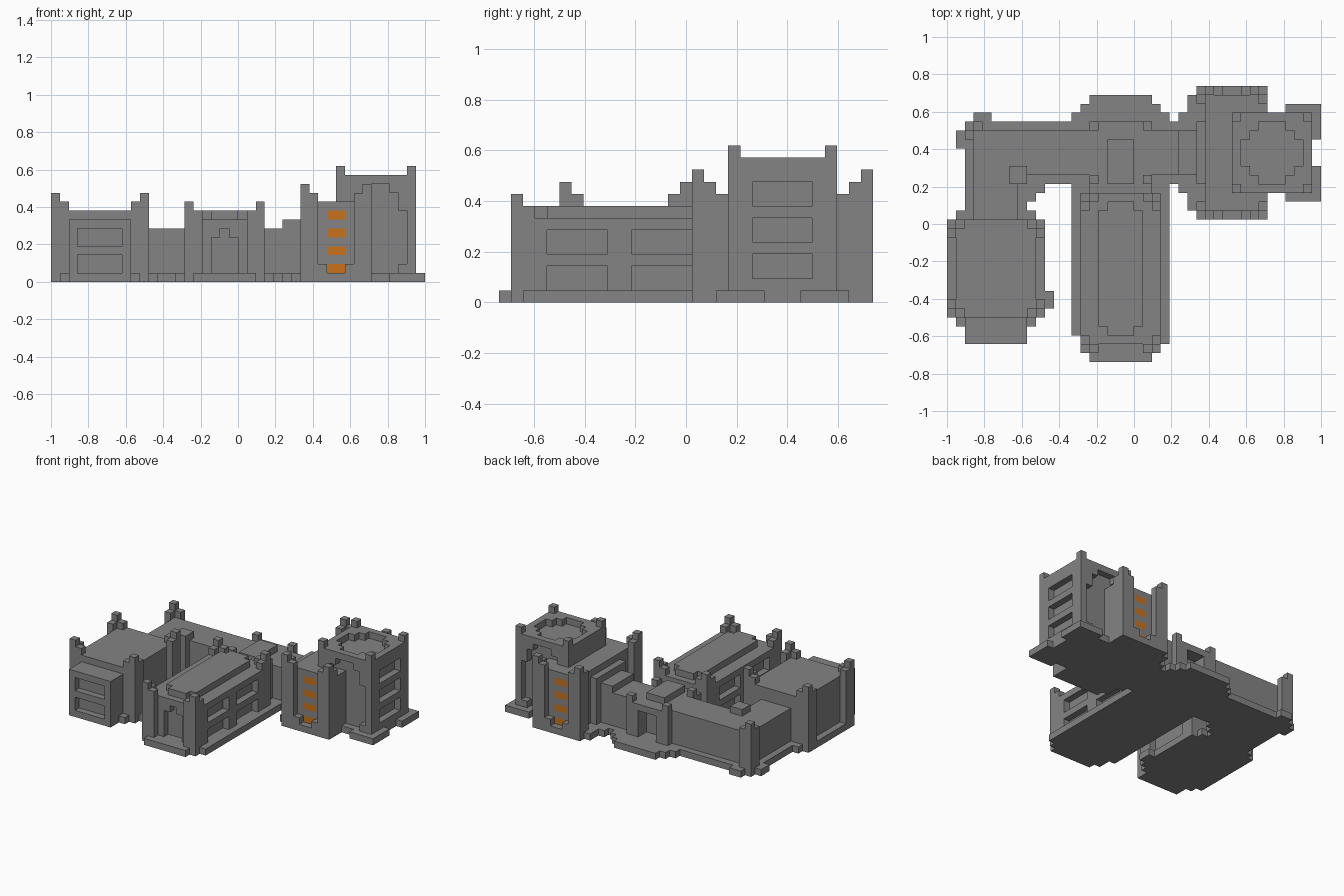
import bpy
import bmesh
from mathutils import Vector

cube = bpy.data.objects.get("Cube")
if cube:
    bpy.data.objects.remove(cube, do_unlink=True)

UNIT = 2 / 42
GREY, ORANGE = 0, 1


def make_material(name, colour):
    mat = bpy.data.materials.new(name)
    mat.use_nodes = True
    mat.diffuse_color = colour
    mat.node_tree.nodes["Principled BSDF"].inputs["Base Color"].default_value = colour
    return mat


MATERIALS = [make_material("concrete grey", (0.23, 0.23, 0.23, 1)),
             make_material("lamp orange", (0.58, 0.17, 0.012, 1))]


class Part:
    """A part made of unit blocks; only its outer faces become mesh."""

    def __init__(self, name):
        self.name, self.cells = name, {}

    def span(self, x, y, z):
        return [(i, j, k) for i in range(*x) for j in range(*y) for k in range(*z)]

    def fill(self, x, y, z, colour=GREY):
        self.cells.update((c, colour) for c in self.span(x, y, z))

    def cut(self, x, y, z):
        for c in self.span(x, y, z):
            self.cells.pop(c, None)

    def paint(self, x, y, z):
        for c in self.span(x, y, z):
            if c in self.cells:
                self.cells[c] = ORANGE

    def post(self, x, y, dx, dy, top):
        """L-shaped corner post, one block taller at the corner."""
        for i, j, h in ((x, y, top), (x + dx, y, top - 1), (x, y + dy, top - 1)):
            self.fill((i, i + 1), (j, j + 1), (0, h))

    def posts(self, x, y, top):
        for i, dx in ((x[0], 1), (x[1] - 1, -1)):
            for j, dy in ((y[0], 1), (y[1] - 1, -1)):
                self.post(i, j, dx, dy, top)

    def build(self):
        bm = bmesh.new()
        verts = {}
        for cell, colour in self.cells.items():
            for axis in range(3):
                for side in (0, 1):
                    beside = list(cell)
                    beside[axis] += 2 * side - 1
                    if tuple(beside) in self.cells:
                        continue
                    u, v = (axis + 1) % 3, (axis + 2) % 3
                    loop = []
                    for a, b in ((0, 0), (1, 0), (1, 1), (0, 1)):
                        p = list(cell)
                        p[axis] += side
                        p[u] += a
                        p[v] += b
                        key = tuple(p)
                        if key not in verts:
                            verts[key] = bm.verts.new((Vector(key) - Vector((21, 15.5, 0))) * UNIT)
                        loop.append(verts[key])
                    face = bm.faces.new(loop if side else loop[::-1])
                    face.material_index = colour
        bmesh.ops.dissolve_limit(bm, angle_limit=0.01, verts=bm.verts[:],
                                 edges=bm.edges[:], delimit={'MATERIAL'})
        bmesh.ops.triangulate(bm, faces=[f for f in bm.faces if len(f.verts) > 4])
        mesh = bpy.data.meshes.new(self.name)
        bm.to_mesh(mesh)
        bm.free()
        for mat in MATERIALS:
            mesh.materials.append(mat)
        bpy.context.collection.objects.link(bpy.data.objects.new(self.name, mesh))


# Left wing: main block, lower front bay with two windows, corner posts
wing = Part("left_wing")
wing.fill((0, 11), (5, 16), (0, 1))
wing.fill((1, 10), (4, 17), (0, 1))
wing.fill((11, 12), (6, 8), (0, 1))
wing.fill((1, 10), (6, 15), (0, 8))
wing.fill((2, 9), (5, 16), (0, 8))
wing.fill((2, 9), (2, 6), (0, 7))
for z in (1, 4):
    wing.cut((3, 8), (2, 3), (z, z + 2))
wing.posts((0, 11), (5, 16), 10)
wing.build()

# L-shaped gallery joining the left wing to the hub
gallery = Part("left_gallery")
gallery.fill((2, 9), (16, 27), (0, 1))
gallery.fill((2, 16), (20, 27), (0, 1))
gallery.fill((9, 10), (18, 20), (0, 1))
gallery.fill((10, 11), (19, 20), (0, 1))
gallery.fill((1, 2), (24, 26), (0, 1))
gallery.fill((3, 5), (27, 28), (0, 1))
gallery.fill((3, 8), (16, 26), (0, 6))
gallery.fill((3, 16), (21, 26), (0, 6))
gallery.post(2, 26, 1, -1, 8)
gallery.fill((7, 9), (20, 22), (0, 7))
gallery.build()

# Hub with a doorway at the back
hub = Part("hub")
hub.fill((14, 25), (19, 28), (0, 1))
hub.fill((15, 24), (28, 29), (0, 1))
hub.fill((16, 23), (28, 30), (0, 1))
hub.fill((16, 23), (19, 27), (0, 6))
hub.fill((18, 21), (20, 25), (6, 7))
hub.cut((18, 21), (25, 27), (1, 5))
hub.posts((16, 23), (20, 27), 7)
hub.build()

# Central hall: ridge roof, windows on both sides, arched door
hall = Part("central_hall")
hall.fill((14, 25), (3, 19), (0, 1))
hall.fill((15, 25), (2, 3), (0, 1))
hall.fill((15, 24), (1, 3), (0, 1))
hall.fill((16, 23), (0, 1), (0, 1))
hall.fill((15, 24), (2, 19), (0, 7))
hall.fill((17, 22), (4, 17), (7, 8))
hall.fill((18, 21), (3, 18), (7, 8))
for x in (15, 23):
    for y in (4, 11):
        for z in (1, 4):
            hall.cut((x, x + 1), (y, y + 5), (z, z + 2))
hall.cut((18, 21), (2, 3), (1, 5))
hall.cut((19, 20), (2, 3), (5, 6))
hall.posts((15, 24), (1, 19), 9)
hall.build()

# Stepped passage from the hub to the lamp block
passage = Part("right_passage")
passage.fill((23, 28), (20, 27), (0, 1))
passage.fill((26, 28), (19, 28), (0, 1))
passage.fill((23, 26), (21, 26), (0, 6))
passage.fill((26, 29), (21, 26), (0, 7))
passage.fill((28, 29), (20, 27), (0, 8))
passage.build()

# Lamp block: recessed panels with orange lamps at the front and back
lamps = Part("lamp_block")
lamps.fill((27, 36), (17, 30), (0, 1))
lamps.fill((28, 36), (16, 31), (0, 1))
lamps.fill((29, 36), (17, 30), (0, 9))
lamps.posts((28, 36), (16, 31), 11)
for y, wall in ((16, 17), (30, 29)):
    for x in (30, 33):
        lamps.fill((x, x + 1), (y, y + 1), (0, 2))
    for z in (1, 3, 5, 7):
        lamps.paint((31, 33), (wall, wall + 1), (z, z + 1))
lamps.build()

# Tall tower: arched niches, side windows, sunken octagon roof, corner studs
tower = Part("tall_tower")
tower.fill((32, 41), (19, 28), (0, 12))
for y in (18, 25):
    tower.fill((38, 42), (y, y + 4), (0, 1))
for y in (19, 27):
    for inset, low, high in ((0, 2, 8), (1, 1, 10), (2, 1, 11)):
        tower.cut((33 + inset, 40 - inset), (y, y + 1), (low, high))
for z in (2, 5, 8):
    tower.cut((40, 41), (21, 26), (z, z + 2))
for inset in range(3):
    tower.cut((33 + inset, 40 - inset), (22 - inset, 25 + inset), (11, 12))
for x in (32, 40):
    for y in (19, 27):
        tower.fill((x, x + 1), (y, y + 1), (12, 13))
tower.build()
